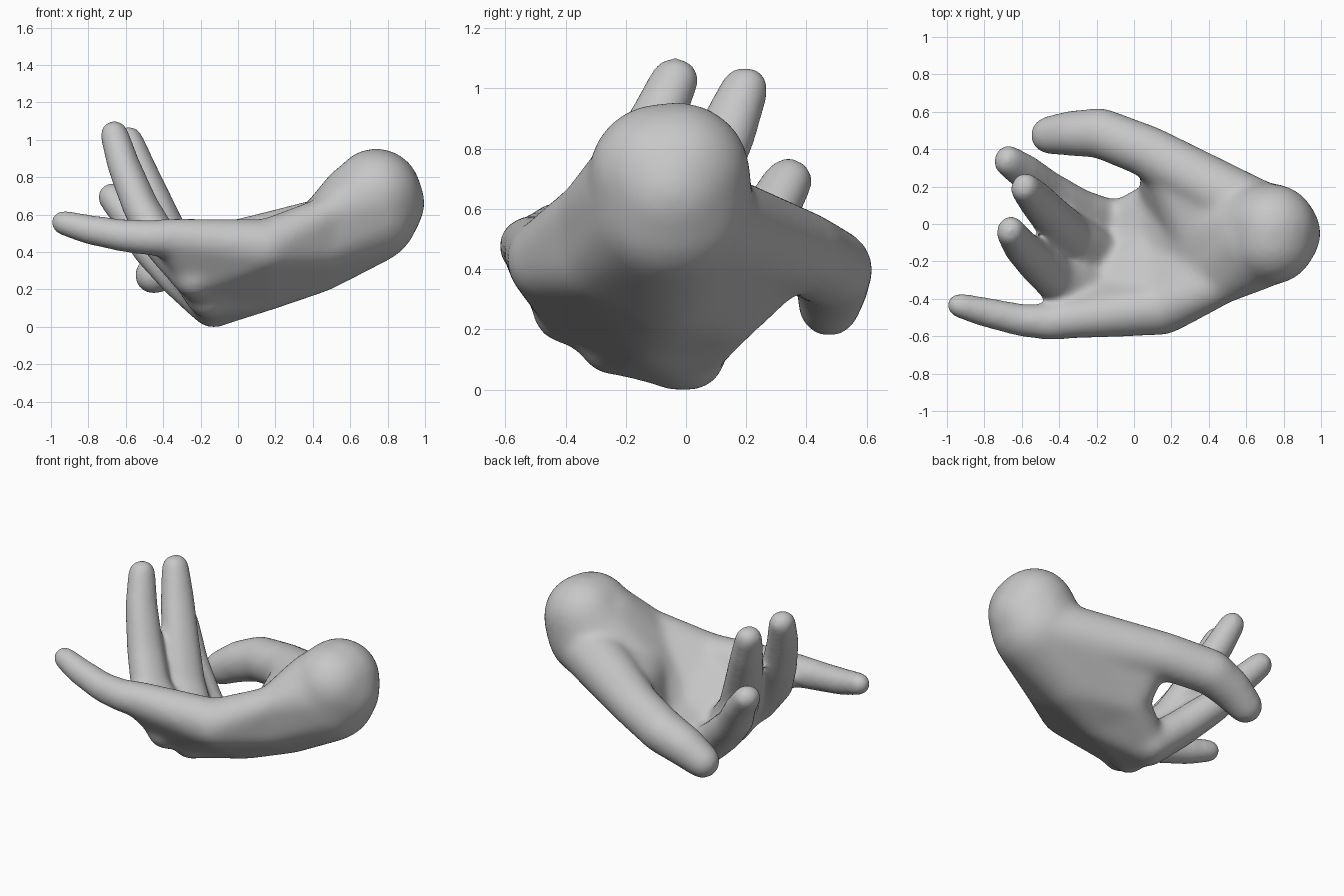
import bpy
import bmesh
from mathutils import Vector

cube = bpy.data.objects.get("Cube")
if cube:
    bpy.data.objects.remove(cube, do_unlink=True)

# Unit ball used as the building block of every bone and pad
ball = bmesh.new()
bmesh.ops.create_icosphere(ball, subdivisions=3, radius=1)
BALL = [v.co.copy() for v in ball.verts]
ball.free()

body = bmesh.new()


def skin(*balls):
    """Add the convex skin stretched around balls given as (x, y, z, radius)."""
    part = bmesh.new()
    for x, y, z, r in balls:
        for p in BALL:
            part.verts.new(Vector((x, y, z)) + p * (r + 0.006))
    res = bmesh.ops.convex_hull(part, input=part.verts[:])
    inner = {g for key in ("geom_interior", "geom_unused") for g in res[key]
             if isinstance(g, bmesh.types.BMVert)}
    bmesh.ops.delete(part, geom=list(inner), context='VERTS')
    bmesh.ops.recalc_face_normals(part, faces=part.faces[:])
    mesh = bpy.data.meshes.new("part")
    part.to_mesh(mesh)
    part.free()
    body.from_mesh(mesh)
    bpy.data.meshes.remove(mesh)


def widen(joint):
    """Split a joint into two balls side by side, broader towards the base."""
    x, y, z, r = joint
    half = (r - 0.06) * 0.65
    return [(x + s * half * 0.4, y + s * half, z, r) for s in (-1, 1)]


# Landmarks: wrist stump, palm core, heels, knuckles and thumb root
wrist_top_a = (0.74, -0.025, 0.715, 0.235)
wrist_top_b = (0.735, -0.085, 0.71, 0.235)
wrist_low = (0.69, -0.05, 0.605, 0.27)
wrist_end = (0.78, -0.05, 0.66, 0.215)
wrist_edge_side = (0.67, -0.10, 0.65, 0.24)
wrist_thumb_side = (0.68, 0.04, 0.56, 0.18)
core = (0.40, -0.06, 0.395, 0.215)
palm_mid = (0.15, -0.11, 0.23, 0.14)
thumb_heel = (0.42, 0.16, 0.49, 0.16)
pinky_heel = (0.42, -0.25, 0.45, 0.17)
heel_rim = (0.48, -0.32, 0.595, 0.10)
edge_rim = (0.28, -0.44, 0.49, 0.09)
edge_pad = (0.15, -0.45, 0.43, 0.14)
index_knuckle = (-0.13, -0.01, 0.105, 0.105)
middle_knuckle = (-0.15, -0.21, 0.16, 0.11)
ring_knuckle = (-0.22, -0.365, 0.265, 0.11)
pinky_knuckle = (-0.35, -0.51, 0.475, 0.10)
thumb_root = (0.08, 0.385, 0.455, 0.135)
thumb_web = (0.15, 0.35, 0.46, 0.11)
web = (0.12, 0.14, 0.235, 0.09)

# Wrist and its broad heel
skin(wrist_top_a, wrist_top_b, wrist_low, wrist_end)
skin(wrist_low, core, pinky_heel)
skin(wrist_edge_side, pinky_heel, heel_rim)
skin(wrist_thumb_side, thumb_heel, core)
skin(pinky_heel, heel_rim, edge_rim, edge_pad)

# Cupped palm
skin(core, palm_mid, pinky_heel)
skin(pinky_heel, palm_mid, edge_pad)
skin(palm_mid, index_knuckle, web)
skin(core, palm_mid, web)
skin(palm_mid, index_knuckle, middle_knuckle)
skin(palm_mid, middle_knuckle, ring_knuckle)
skin(palm_mid, edge_pad, ring_knuckle)
skin(edge_pad, ring_knuckle, pinky_knuckle)

# Thumb muscle and the web towards the index finger
skin(wrist_thumb_side, thumb_heel, thumb_root)
skin(core, thumb_heel, web, thumb_web)

# Thumb and little finger as round chains of tapered bones
round_digits = [
    [thumb_root, (-0.18, 0.487, 0.40, 0.13), (-0.33, 0.485, 0.345, 0.118),
     (-0.452, 0.475, 0.276, 0.099)],
    [pinky_knuckle, (-0.45, -0.525, 0.475, 0.093), (-0.60, -0.515, 0.485, 0.084),
     (-0.80, -0.47, 0.52, 0.076), (-0.936, -0.435, 0.557, 0.064)],
]
for chain in round_digits:
    for a, b in zip(chain, chain[1:]):
        skin(a, b)

# Three raised fingers, slightly broader than deep
broad_digits = [
    [index_knuckle, (-0.30, 0.06, 0.25, 0.099), (-0.47, 0.175, 0.42, 0.09),
     (-0.58, 0.275, 0.58, 0.08), (-0.675, 0.34, 0.695, 0.072)],
    [middle_knuckle, (-0.33, -0.07, 0.40, 0.096), (-0.43, 0.025, 0.62, 0.091),
     (-0.525, 0.13, 0.84, 0.082), (-0.585, 0.195, 1.0, 0.071)],
    [ring_knuckle, (-0.41, -0.305, 0.45, 0.093), (-0.52, -0.205, 0.64, 0.088),
     (-0.61, -0.115, 0.86, 0.08), (-0.662, -0.037, 1.03, 0.071)],
]
for chain in broad_digits:
    for a, b in zip(chain, chain[1:]):
        skin(*widen(a), *widen(b))

mesh = bpy.data.meshes.new("hand")
body.to_mesh(mesh)
body.free()
hand = bpy.data.objects.new("hand", mesh)
bpy.context.collection.objects.link(hand)

# Fuse the parts into one soft skin
remesh = hand.modifiers.new("fuse", 'REMESH')
remesh.mode = 'VOXEL'
remesh.voxel_size = 0.014
soften = hand.modifiers.new("soften", 'SMOOTH')
soften.factor = 0.5
soften.iterations = 50
depsgraph = bpy.context.evaluated_depsgraph_get()
hand.data = bpy.data.meshes.new_from_object(hand.evaluated_get(depsgraph))
hand.modifiers.clear()
hand.data.name = "hand"
bpy.data.meshes.remove(mesh)

# One plain grey material
grey = bpy.data.materials.new("plain grey")
grey.use_nodes = True
colour = (0.57, 0.57, 0.57, 1)
grey.diffuse_color = colour
grey.node_tree.nodes["Principled BSDF"].inputs["Base Color"].default_value = colour
hand.data.materials.clear()
hand.data.materials.append(grey)

for face in hand.data.polygons:
    face.use_smooth = True
    face.material_index = 0
